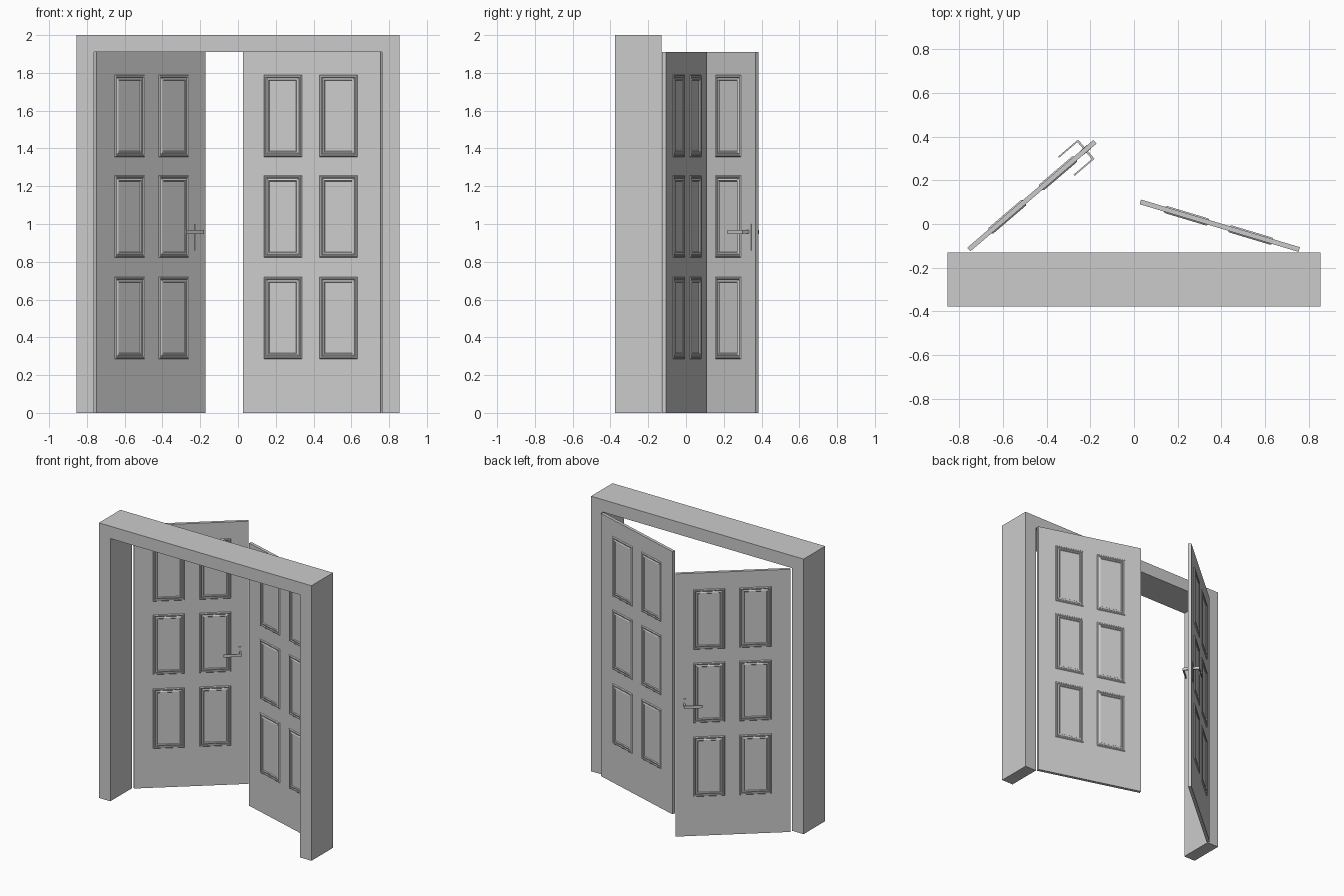
import bpy, bmesh, math
from mathutils import Vector

if "Cube" in bpy.data.objects:
    bpy.data.objects.remove(bpy.data.objects["Cube"])

T = 0.022          # door thickness
L, H = 0.76, 1.91  # door width and height


def finish(bm, name, parent=None):
    bmesh.ops.recalc_face_normals(bm, faces=bm.faces)
    me = bpy.data.meshes.new(name)
    bm.to_mesh(me)
    bm.free()
    ob = bpy.data.objects.new(name, me)
    bpy.context.collection.objects.link(ob)
    ob.parent = parent
    return ob


def add_box(bm, lo, hi):
    lo, hi = Vector(lo), Vector(hi)
    r = bmesh.ops.create_cube(bm, size=1)
    bmesh.ops.scale(bm, vec=hi - lo, verts=r["verts"])
    bmesh.ops.translate(bm, vec=(lo + hi) / 2, verts=r["verts"])


def mirror_through_door(ob):
    m = ob.modifiers.new("both_sides", "MIRROR")
    m.use_axis = (False, True, False)
    m.use_mirror_merge = False


# Door frame: U-shaped outline pulled back in depth
bm = bmesh.new()
outline = [(-0.855, 0), (-0.855, 2), (0.855, 2), (0.855, 0),
           (0.763, 0), (0.763, H), (-0.763, H), (-0.763, 0)]
face = bm.faces.new([bm.verts.new((x, -0.377, z)) for x, z in outline])
ext = bmesh.ops.extrude_face_region(bm, geom=[face])
bmesh.ops.translate(bm, vec=(0, 0.247, 0),
                    verts=[v for v in ext["geom"] if isinstance(v, bmesh.types.BMVert)])
finish(bm, "door_frame")

# Moulding section: inset from the outer edge, height above the door
MOULDING = [(0, 0), (0.005, 0.006), (0.011, 0.006), (0.016, 0.002),
            (0.023, 0.006), (0.027, 0.006), (0.031, 0.0005)]


def add_panel(bm, x0, x1, z0, z1):
    prev = None
    for i, h in MOULDING:
        y = -T / 2 - h
        ring = [bm.verts.new(p) for p in
                ((x0 + i, y, z0 + i), (x1 - i, y, z0 + i),
                 (x1 - i, y, z1 - i), (x0 + i, y, z1 - i))]
        if prev:
            for k in range(4):
                n = (k + 1) % 4
                bm.faces.new((prev[k], prev[n], ring[n], ring[k]))
        prev = ring
    bm.faces.new(prev)


# Door leaf: local x runs from the hinge (0) to the free edge (side * L)
def make_door(name, side, hinge, angle):
    bm = bmesh.new()
    a, b = sorted((0, side * L))
    add_box(bm, (a, -T / 2, 0), (b, T / 2, H))
    door = finish(bm, name)
    door.location = hinge
    door.rotation_euler.z = math.radians(angle)

    bm = bmesh.new()
    for z in (0.285, 0.822, 1.355):
        for u0, u1 in ((0.127, 0.336), (0.434, 0.643)):
            x0, x1 = sorted((side * u0, side * u1))
            add_panel(bm, x0, x1, z, z + 0.435)
    mirror_through_door(finish(bm, name + "_panels", door))
    return door


left = make_door("left_door", 1, (-0.757, -0.117, 0), 40.5)
make_door("right_door", -1, (0.757, -0.117, 0), -16.7)

# Handle on the left door: thin plate, spindle and lever
bm = bmesh.new()
add_box(bm, (0.684, -T / 2 - 0.0015, 0.86), (0.726, -T / 2, 1.0))
mirror_through_door(finish(bm, "handle_plate", left))

bm = bmesh.new()
add_box(bm, (0.698, -0.055, 0.95), (0.708, -T / 2, 0.968))
add_box(bm, (0.588, -0.058, 0.948), (0.708, -0.051, 0.968))
mirror_through_door(finish(bm, "lever_handle", left))
